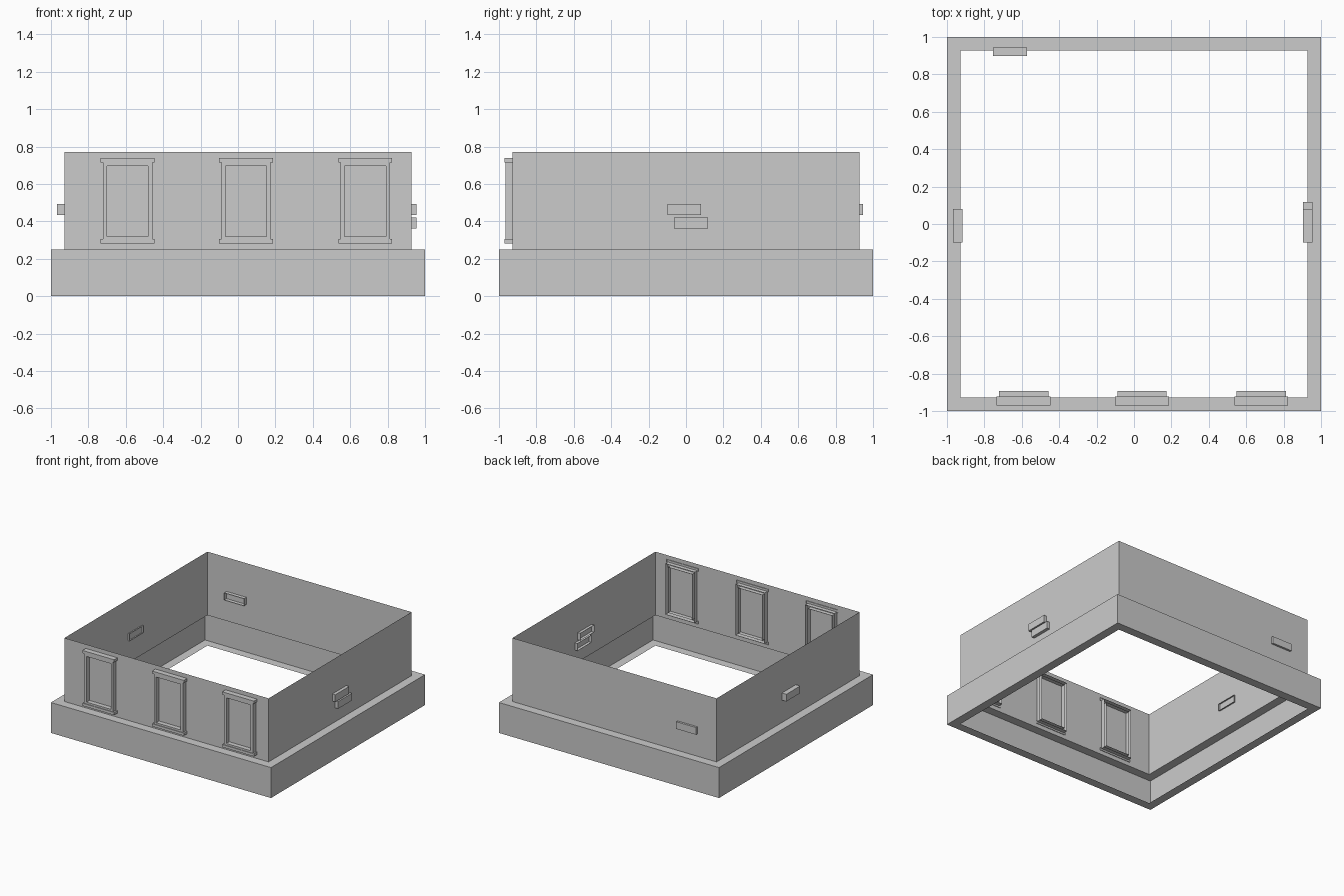
import bpy, bmesh
from mathutils import Vector

if "Cube" in bpy.data.objects:
    bpy.data.objects.remove(bpy.data.objects["Cube"])

WALL = 0.928      # wall plane distance from centre
BASE_H, TOP = 0.25, 0.772


def finish(name, bm):
    bmesh.ops.remove_doubles(bm, verts=bm.verts, dist=1e-5)
    bmesh.ops.recalc_face_normals(bm, faces=bm.faces)
    me = bpy.data.meshes.new(name)
    bm.to_mesh(me)
    bm.free()
    ob = bpy.data.objects.new(name, me)
    bpy.context.collection.objects.link(ob)
    return ob


def square_sweep(name, profile):
    """Sweep a (half width, z) profile around a square plan."""
    bm = bmesh.new()
    rings = [[bm.verts.new((sx * r, sy * r, z))
              for sx, sy in ((-1, -1), (1, -1), (1, 1), (-1, 1))]
             for r, z in profile]
    for a, b in zip(rings, rings[1:]):
        for i in range(4):
            j = (i + 1) % 4
            bm.faces.new((a[i], a[j], b[j], b[i]))
    return finish(name, bm)


def open_box(name, lo, hi, open_dir):
    """Box between two corners, with the face towards open_dir left open."""
    bm = bmesh.new()
    bmesh.ops.create_cube(bm, size=1)
    lo, hi = Vector(lo), Vector(hi)
    for v in bm.verts:
        v.co = (lo + hi) / 2 + v.co * (hi - lo)
    bm.normal_update()
    back = [f for f in bm.faces if f.normal.dot(Vector(open_dir)) > 0.9]
    ob_bm = bm
    bmesh.ops.delete(ob_bm, geom=back, context='FACES_ONLY')
    return finish(name, ob_bm)


def window_frame(name, cx):
    """Rectangular frame: front rim, outer sides and inner sides."""
    def ring(hw, z0, z1, y):
        return [bm.verts.new((cx + x, y, z)) for x, z in
                ((-hw, z0), (hw, z0), (hw, z1), (-hw, z1))]
    bm = bmesh.new()
    rings = [ring(0.132, 0.30, 0.718, -0.893), ring(0.132, 0.30, 0.718, -0.966),
             ring(0.110, 0.32, 0.695, -0.966), ring(0.110, 0.32, 0.695, -0.893)]
    for a, b in zip(rings, rings[1:]):
        for i in range(4):
            j = (i + 1) % 4
            bm.faces.new((a[i], a[j], b[j], b[i]))
    return finish(name, bm)


# Plinth (hollow, open inside) and thin upper walls
square_sweep("plinth", [(WALL, 0), (1, 0), (1, BASE_H), (WALL, BASE_H)])
square_sweep("walls", [(WALL, BASE_H), (WALL, TOP)])

# Three front windows with lintel and sill
for n, cx in enumerate((-0.59, 0.043, 0.68), 1):
    window_frame(f"window_frame_{n}", cx)
    for part, z0, z1 in (("lintel", 0.716, 0.738), ("sill", 0.283, 0.305)):
        open_box(f"window_{part}_{n}", (cx - 0.144, -0.971, z0),
                 (cx + 0.144, -0.923, z1), (0, 1, 0))

# Protruding bricks, open on the inside
Z0, Z1 = 0.433, 0.492
open_box("brick_right_upper", (0.904, -0.10, Z0), (0.954, 0.08, Z1), (-1, 0, 0))
open_box("brick_right_lower", (0.904, -0.063, 0.363), (0.954, 0.118, 0.422), (-1, 0, 0))
open_box("brick_left", (-0.968, -0.10, Z0), (-0.917, 0.08, Z1), (1, 0, 0))
open_box("brick_back", (-0.754, 0.897, Z0), (-0.573, 0.945, Z1), (0, -1, 0))
